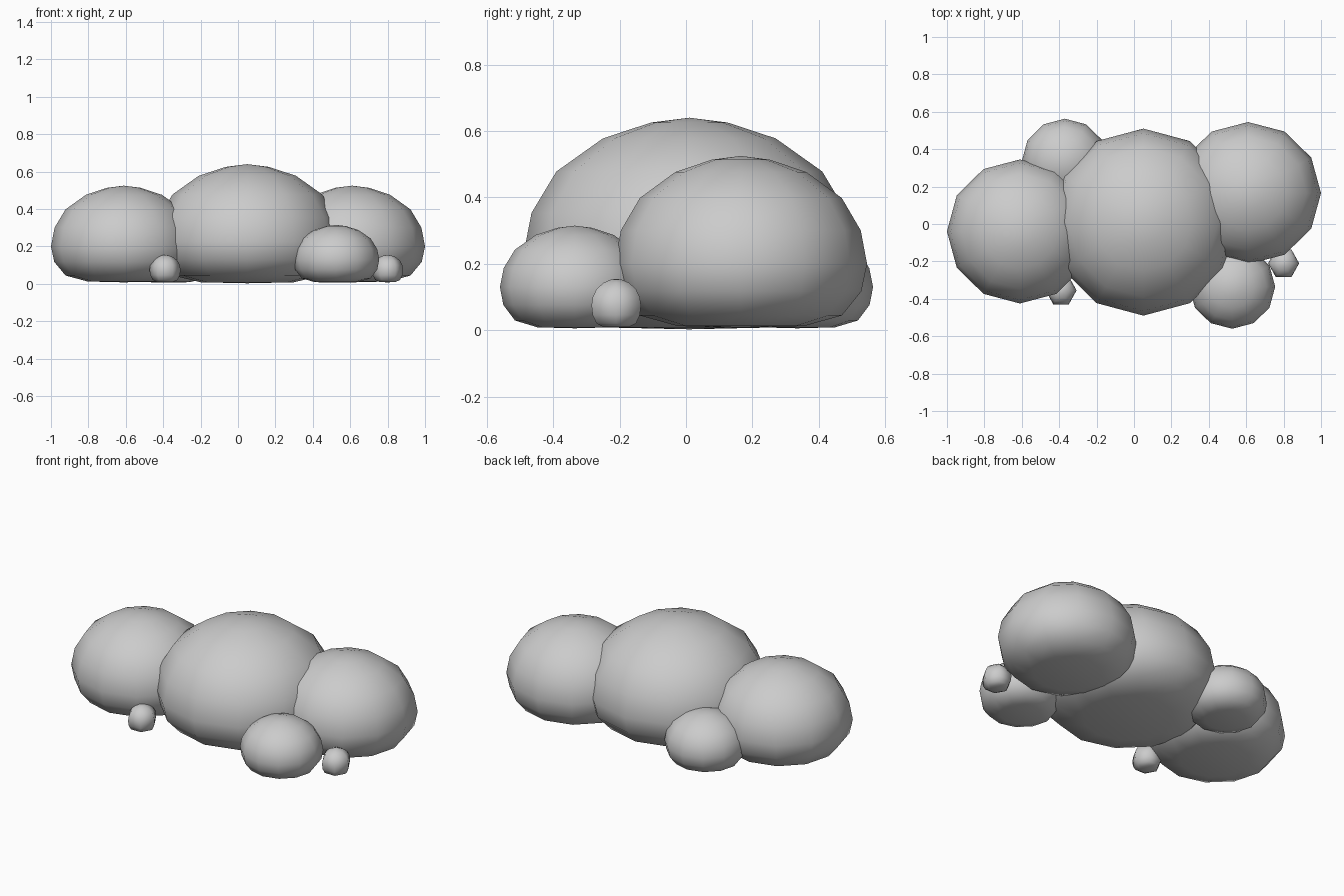
import bpy, bmesh, math

if "Cube" in bpy.data.objects:
    bpy.data.objects.remove(bpy.data.objects["Cube"])

# Half profile: (radius, height); upper heights scale to the crown, lower ones to the base
UPPER = [(1.0, 0.0), (0.95, 0.31), (0.80, 0.61), (0.52, 0.85), (0.23, 0.965)]
LOWER = [(0.50, -0.975), (0.80, -0.81), (0.955, -0.43)]


def boulder(name, x, y, rx, ry, mid, top, base, sides):
    """Rounded stone with a flattened underside, widest at height mid."""
    bm = bmesh.new()
    rings = []
    for r, h in LOWER + UPPER:
        z = mid + h * ((top - mid) if h > 0 else (mid - base))
        ring = []
        for i in range(sides):
            a = 2 * math.pi * i / sides
            ring.append(bm.verts.new((x + rx * r * math.cos(a), y + ry * r * math.sin(a), z)))
        rings.append(ring)
    low = bm.verts.new((x, y, base))
    high = bm.verts.new((x, y, top))
    for i in range(sides):
        j = (i + 1) % sides
        bm.faces.new((low, rings[0][j], rings[0][i]))
        bm.faces.new((high, rings[-1][i], rings[-1][j]))
        for a, b in zip(rings, rings[1:]):
            bm.faces.new((a[i], a[j], b[j], b[i]))
    for f in bm.faces:
        f.smooth = True
    mesh = bpy.data.meshes.new(name)
    bm.to_mesh(mesh)
    bm.free()
    obj = bpy.data.objects.new(name, mesh)
    bpy.context.collection.objects.link(obj)


# Three large stones
boulder("centre_boulder", 0.05, 0.01, 0.50, 0.50, 0.225, 0.64, 0.003, 12)
boulder("left_boulder", -0.61, -0.04, 0.39, 0.385, 0.20, 0.525, 0.008, 12)
boulder("right_boulder", 0.61, 0.165, 0.39, 0.38, 0.20, 0.525, 0.008, 12)
# Two medium stones
boulder("front_stone", 0.525, -0.335, 0.23, 0.225, 0.13, 0.315, 0.006, 12)
boulder("back_stone", -0.37, 0.335, 0.23, 0.228, 0.13, 0.315, 0.006, 12)
# Two pebbles
boulder("left_pebble", -0.39, -0.355, 0.083, 0.086, 0.075, 0.155, 0.008, 6)
boulder("right_pebble", 0.80, -0.21, 0.083, 0.086, 0.075, 0.155, 0.008, 6)
